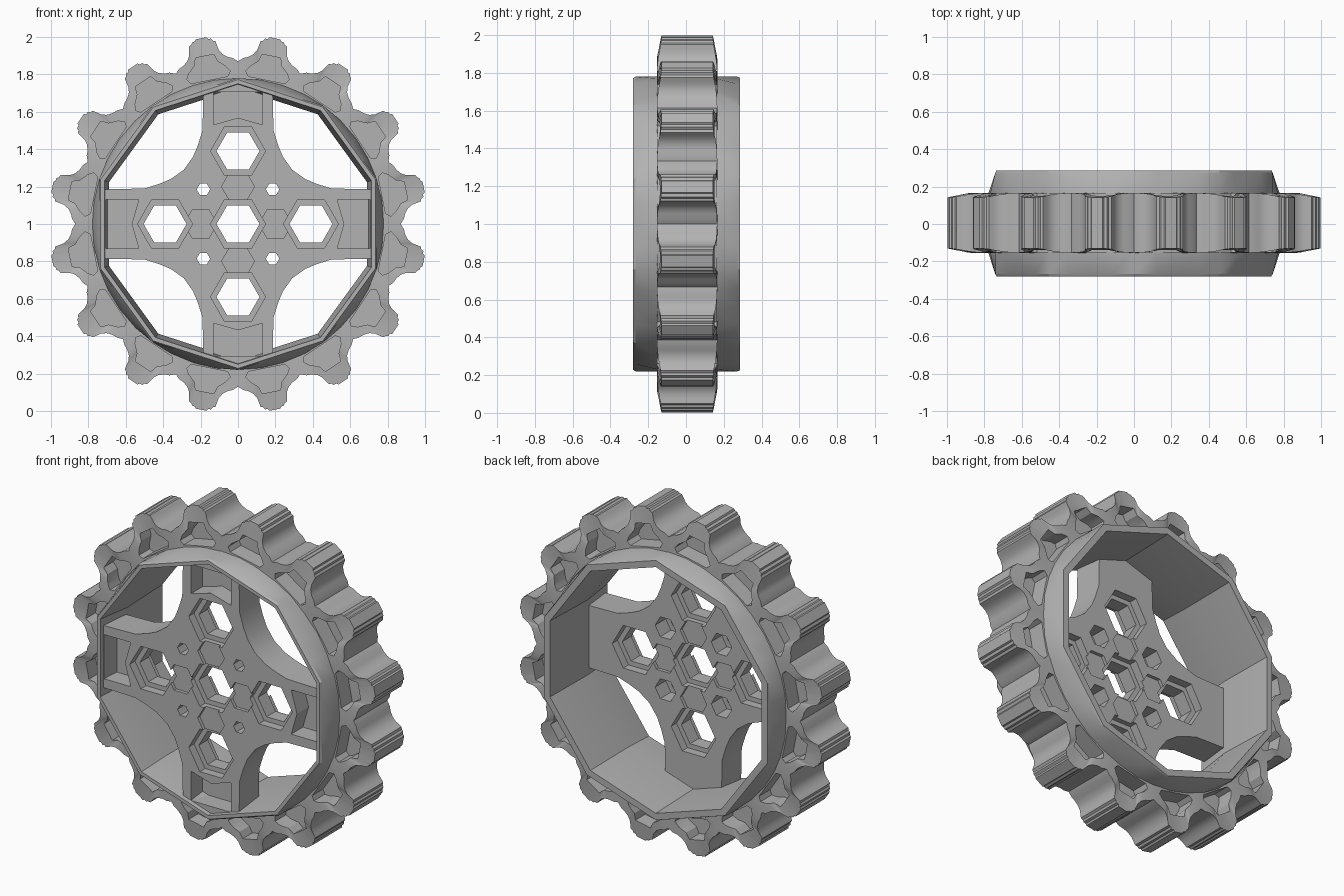
import bpy, bmesh
from math import sin, cos, pi, radians, hypot

cube = bpy.data.objects.get("Cube")
if cube:
    bpy.data.objects.remove(cube, do_unlink=True)

grey = bpy.data.materials.new("plain grey")
grey.use_nodes = True
COLOUR = (0.45, 0.45, 0.45, 1)
grey.diffuse_color = COLOUR
grey.node_tree.nodes["Principled BSDF"].inputs["Base Color"].default_value = COLOUR


def make_object(name, bm):
    bmesh.ops.recalc_face_normals(bm, faces=bm.faces)
    mesh = bpy.data.meshes.new(name)
    bm.to_mesh(mesh)
    bm.free()
    mesh.materials.append(grey)
    ob = bpy.data.objects.new(name, mesh)
    ob.location.z = 1
    bpy.context.collection.objects.link(ob)
    return ob


def prism(bm, outline, y0, y1):
    """Extrude an (x, z) outline from y0 to y1."""
    front = [bm.verts.new((x, y0, z)) for x, z in outline]
    back = [bm.verts.new((x, y1, z)) for x, z in outline]
    bm.faces.new(front)
    bm.faces.new(back[::-1])
    n = len(outline)
    for i in range(n):
        j = (i + 1) % n
        bm.faces.new((front[i], front[j], back[j], back[i]))


def loft(bm, loops):
    """Join closed loops of points into a closed ring-shaped body."""
    rows = [[bm.verts.new(p) for p in loop] for loop in loops]
    n = len(rows[0])
    for a, b in zip(rows, rows[1:] + rows[:1]):
        for i in range(n):
            j = (i + 1) % n
            bm.faces.new((a[i], a[j], b[j], b[i]))


def turn(points, angle):
    """Turn (x, z) points clockwise from the top."""
    c, s = cos(angle), sin(angle)
    return [(x * c + z * s, z * c - x * s) for x, z in points]


def hexagon(cx, cz, r):
    return [(cx + r * cos(i * pi / 3), cz + r * sin(i * pi / 3)) for i in range(6)]


def activate(ob):
    bpy.ops.object.select_all(action="DESELECT")
    ob.select_set(True)
    bpy.context.view_layer.objects.active = ob


def cut(ob, pieces):
    """Subtract a group of separate prisms."""
    bm = bmesh.new()
    for outline, y0, y1 in pieces:
        prism(bm, outline, y0, y1)
    cutter = make_object("cutter", bm)
    cutter.hide_render = True
    mod = ob.modifiers.new("cut", "BOOLEAN")
    mod.operation = "DIFFERENCE"
    mod.solver = "EXACT"
    mod.object = cutter
    activate(ob)
    bpy.ops.object.modifier_apply(modifier=mod.name)
    bpy.data.objects.remove(cutter, do_unlink=True)


def smooth(ob):
    activate(ob)
    bpy.ops.object.shade_smooth_by_angle(angle=radians(25))


# Toothed tread: half a tooth from crown to valley, mirrored and repeated
TEETH = 16
STEP = 2 * pi / TEETH
half = [(.03, 1.012), (.036, 1.002), (.052, 1.0), (.058, .988), (.072, .982),
        (.076, .96), (.08, .935), (.095, .908), (.12, .887), (.145, .876)]
tooth = [(-x, z) for x, z in half[::-1]] + half
outline = []
for k in range(TEETH):
    a = (k + .5) * STEP
    outline += turn(tooth, a) + turn([(0, .87)], a + STEP / 2)


def tread_y(r):
    return .16 - .022 * max(0, (r - .88) / .12)


def tread_loop(side, inner):
    loop = []
    for x, z in outline:
        r = hypot(x, z)
        f = .755 / r if inner else 1
        loop.append((x * f, .006 + side * tread_y(r * f), z * f))
    return loop


bm = bmesh.new()
loft(bm, [tread_loop(-1, True), tread_loop(-1, False),
          tread_loop(1, False), tread_loop(1, True)])
tread = make_object("toothed_tread", bm)

# Hollows under every tooth, on both sides
hollow = [(.05, .915), (.062, .875), (.1, .84), (.118, .81), (.1, .785)]
hollow += [(-x, z) for x, z in hollow[::-1]]
pockets = []
for k in range(TEETH):
    shape = turn(hollow, (k + .5) * STEP)
    pockets += [(shape, -.3, -.05), (shape, .06, .3)]
cut(tread, pockets)
smooth(tread)

# Rim: ten-sided at both ends, round in the middle
N = 40


def rim_loop(y, radius, ten_sided):
    loop = []
    for i in range(N):
        a = i * 2 * pi / N
        r = radius
        if ten_sided:
            r *= cos(pi / 10) / cos(a % (pi / 5) - pi / 10)
        loop.append((r * sin(a), y, r * cos(a)))
    return loop


bm = bmesh.new()
sections = [(-.28, .75, True), (-.28, .772, True), (-.268, .78, True),
            (-.15, .78, False), (.16, .78, False), (.272, .78, True),
            (.285, .775, True), (.285, .735, True), (-.06, .725, True)]
loft(bm, [rim_loop(*s) for s in sections])
smooth(make_object("rim", bm))

# Four-armed hub plate with flared corners
FRONT, BACK = -.255, -.07
corner = [(.73, .185), (.5, .19), (.42, .215), (.36, .24), (.29, .29),
          (.24, .36), (.215, .42), (.19, .5), (.185, .715)]
plate = []
for sx, sz in ((1, 1), (-1, 1), (-1, -1), (1, -1)):
    pts = [(sx * x, sz * z) for x, z in corner]
    if sx * sz > 0:
        plate += pts + [(0, sz * .755)] if sz > 0 else pts + [(0, -.755)]
    else:
        plate += pts[::-1]
bm = bmesh.new()
prism(bm, plate, FRONT, BACK)
hub = make_object("hub_plate", bm)

# Through holes and notched pockets at the arm ends
centres = [(0, 0), (.39, 0), (-.39, 0), (0, .39), (0, -.39)]
small = [(sx * .185, sz * .185) for sx in (-1, 1) for sz in (-1, 1)]
notched = [(-.132, .53), (0, .568), (.132, .53), (.132, .705), (-.132, .705)]
pieces = [(hexagon(x, z, .115), -.5, .3) for x, z in centres]
pieces += [(hexagon(x, z, .036), -.5, .3) for x, z in small]
pieces += [(turn(notched, k * pi / 2), -.5, FRONT + .11) for k in range(4)]
cut(hub, pieces)

# Wider stepped mouths of the holes
pieces = []
for x, z in centres:
    pieces += [(hexagon(x, z, .147), -.5, FRONT + .05),
               (hexagon(x, z, .147), BACK - .05, .3)]
pieces += [(hexagon(x, z, .068), BACK - .1, .3) for x, z in small]
cut(hub, pieces)

# Shallow linking hexagons between the holes
links = [(.2, 0), (-.2, 0), (0, .2), (0, -.2)]
pieces = []
for x, z in links:
    pieces += [(hexagon(x, z, .088), -.5, FRONT + .02),
               (hexagon(x, z, .088), BACK - .02, .3)]
cut(hub, pieces)
smooth(hub)
